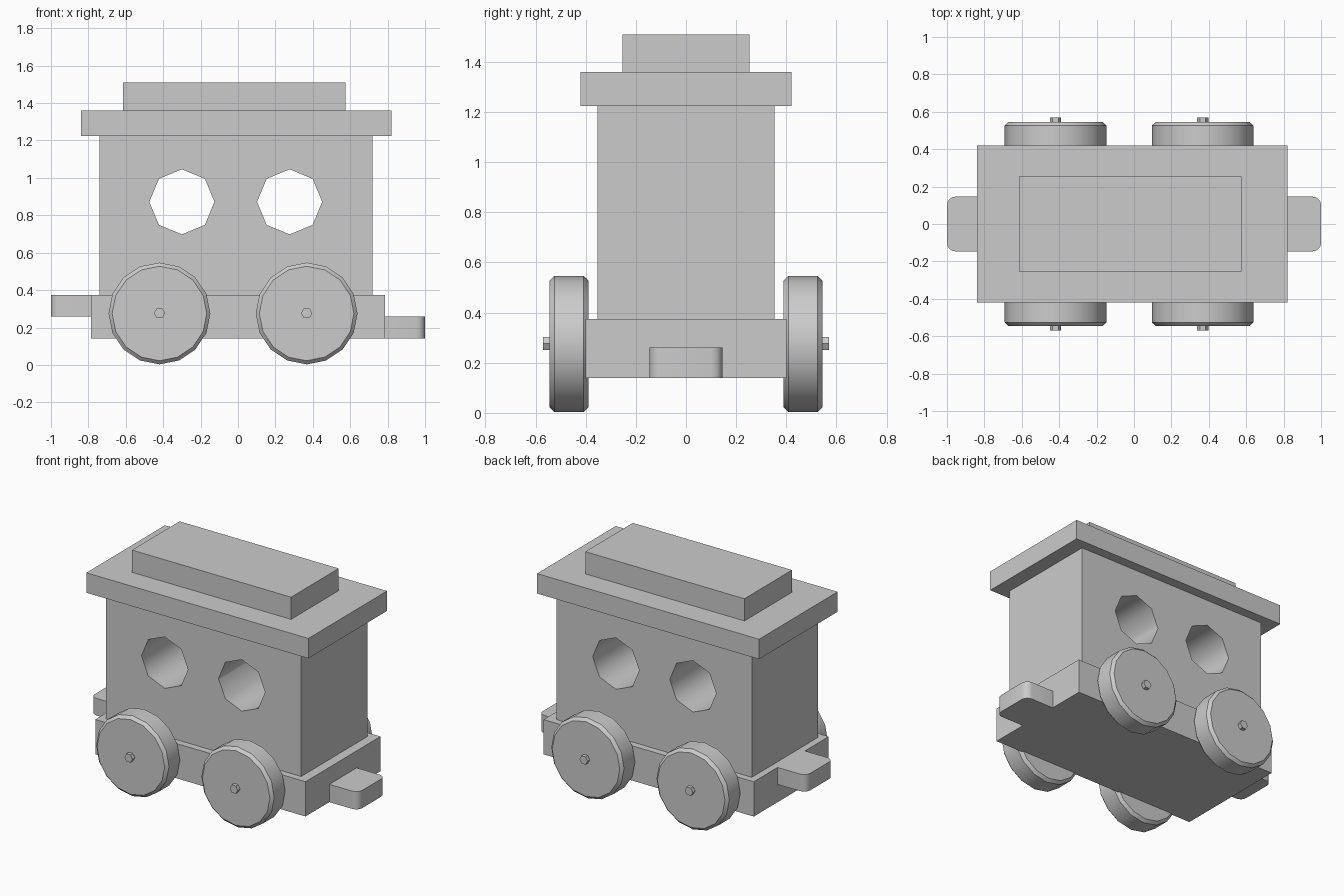
import bpy, bmesh
from math import radians
from mathutils import Matrix

if "Cube" in bpy.data.objects:
    bpy.data.objects.remove(bpy.data.objects["Cube"])


def finish(bm, name):
    bmesh.ops.recalc_face_normals(bm, faces=bm.faces)
    me = bpy.data.meshes.new(name)
    bm.to_mesh(me)
    bm.free()
    ob = bpy.data.objects.new(name, me)
    bpy.context.collection.objects.link(ob)
    return ob


def smooth(ob, angle):
    bpy.ops.object.select_all(action='DESELECT')
    ob.select_set(True)
    bpy.context.view_layer.objects.active = ob
    bpy.ops.object.shade_smooth_by_angle(angle=radians(angle))


def box_bm(x0, x1, y, z0, z1):
    bm = bmesh.new()
    bmesh.ops.create_cube(bm, size=1)
    bmesh.ops.scale(bm, vec=(x1 - x0, 2 * y, z1 - z0), verts=bm.verts)
    bmesh.ops.translate(bm, vec=((x0 + x1) / 2, 0, (z0 + z1) / 2), verts=bm.verts)
    return bm


def box(name, *dims):
    return finish(box_bm(*dims), name)


def cylinder(name, x, y, z, radius, depth, sides, bevel=0):
    """Cylinder along y with a vertex on the x axis."""
    bm = bmesh.new()
    bmesh.ops.create_cone(bm, cap_ends=True, segments=sides, radius1=radius,
                          radius2=radius, depth=depth)
    # Make sure a vertex lies at angle zero
    bmesh.ops.rotate(bm, matrix=Matrix.Rotation(radians(90), 3, 'Z'), verts=bm.verts)
    if sides == 6 and max(v.co.x for v in bm.verts) < radius * 0.95:
        bmesh.ops.rotate(bm, matrix=Matrix.Rotation(radians(30), 3, 'Z'), verts=bm.verts)
    if bevel:
        rims = [e for e in bm.edges if abs(e.verts[0].co.z - e.verts[1].co.z) < 1e-5]
        bmesh.ops.bevel(bm, geom=rims, offset=bevel, offset_type='OFFSET',
                        segments=1, affect='EDGES')
    bmesh.ops.rotate(bm, matrix=Matrix.Rotation(radians(90), 3, 'X'), verts=bm.verts)
    bmesh.ops.translate(bm, vec=(x, y, z), verts=bm.verts)
    return finish(bm, name)


def coupler(name, x0, x1, z0, z1):
    bm = box_bm(min(x0, x1), max(x0, x1), 0.146, z0, z1)
    corners = [e for e in bm.edges if all(abs(v.co.x - x1) < 1e-4 for v in e.verts)
               and abs(e.verts[0].co.z - e.verts[1].co.z) > 0.01]
    bmesh.ops.bevel(bm, geom=corners, offset=0.045, segments=4, profile=0.5, affect='EDGES')
    smooth(finish(bm, name), 30)


# Chassis and roof
box("chassis", -0.787, 0.785, 0.40, 0.14, 0.375)
box("roof", -0.84, 0.82, 0.42, 1.225, 1.36)
box("roof_cap", -0.615, 0.575, 0.254, 1.36, 1.51)

# Cabin with two octagonal windows bored right through
cabin = box("cabin", -0.74, 0.72, 0.354, 0.375, 1.225)
for wx in (-0.30, 0.276):
    cutter = cylinder("window_cutter", wx, 0, 0.872, 0.174, 1.2, 8)
    cutter.hide_render = True
    mod = cabin.modifiers.new("window", 'BOOLEAN')
    mod.operation, mod.solver, mod.object = 'DIFFERENCE', 'EXACT', cutter
    bpy.context.view_layer.objects.active = cabin
    bpy.ops.object.modifier_apply(modifier=mod.name)
    bpy.data.objects.remove(cutter)
smooth(cabin, 50)

# Couplers: high at the left end, low at the right end
coupler("left_coupler", -0.787, -1.0, 0.26, 0.375)
coupler("right_coupler", 0.785, 1.0, 0.14, 0.26)

# Wheels on hexagonal axles
for end, wx in (("left", -0.42), ("right", 0.367)):
    cylinder(end + "_axle", wx, 0, 0.277, 0.03, 1.14, 6)
    for side, s in (("front", -1), ("back", 1)):
        wheel = cylinder(f"{end}_{side}_wheel", wx, s * 0.467, 0.275, 0.272, 0.155, 16, 0.019)
        smooth(wheel, 30)
